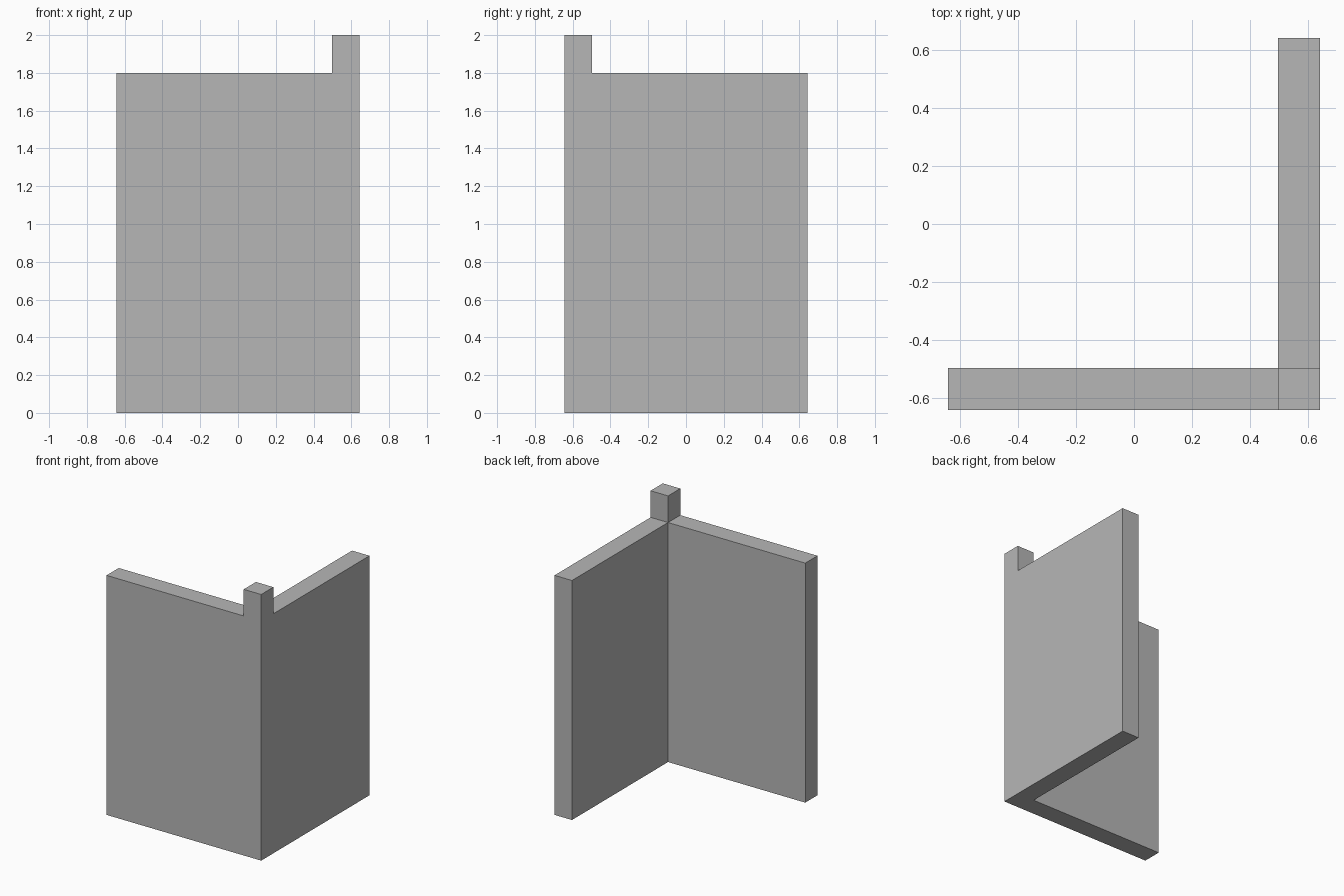
import bpy, bmesh

if "Cube" in bpy.data.objects:
    bpy.data.objects.remove(bpy.data.objects["Cube"])

HALF = 0.643      # half of the footprint
INNER = 0.498     # inner side of the walls
WALL_H = 1.8
POST_H = 2.0

grey = bpy.data.materials.new("plain_grey")
grey.diffuse_color = (0.47, 0.47, 0.47, 1.0)
grey.use_nodes = True
grey.node_tree.nodes["Principled BSDF"].inputs["Base Color"].default_value = grey.diffuse_color

bm = bmesh.new()


def raise_faces(faces, height):
    """Extrude faces straight up and return the new top faces."""
    geom = bmesh.ops.extrude_face_region(bm, geom=faces)["geom"]
    verts = [g for g in geom if isinstance(g, bmesh.types.BMVert)]
    bmesh.ops.translate(bm, verts=verts, vec=(0, 0, height))
    return [g for g in geom if isinstance(g, bmesh.types.BMFace)]


# L-shaped footprint: front wall, corner square, right wall
def floor_rect(x0, x1, y0, y1):
    corners = ((x0, y0), (x1, y0), (x1, y1), (x0, y1))
    return bm.faces.new([bm.verts.new((x, y, 0)) for x, y in corners])


floor_rect(-HALF, INNER, -HALF, -INNER)
floor_rect(INNER, HALF, -HALF, -INNER)
floor_rect(INNER, HALF, -INNER, HALF)
bmesh.ops.remove_doubles(bm, verts=bm.verts[:], dist=0.0001)

# Walls, then the taller corner post
tops = raise_faces(bm.faces[:], WALL_H)
corner = [f for f in tops if f.calc_center_median().x > INNER
          and f.calc_center_median().y < -INNER]
raise_faces(corner, POST_H - WALL_H)

# Merge flat neighbours into clean faces
bmesh.ops.recalc_face_normals(bm, faces=bm.faces[:])
bmesh.ops.dissolve_limit(bm, angle_limit=0.01, verts=bm.verts[:], edges=bm.edges[:])

mesh = bpy.data.meshes.new("corner_wall")
bm.to_mesh(mesh)
bm.free()
mesh.materials.append(grey)
bpy.context.collection.objects.link(bpy.data.objects.new("corner_wall", mesh))
